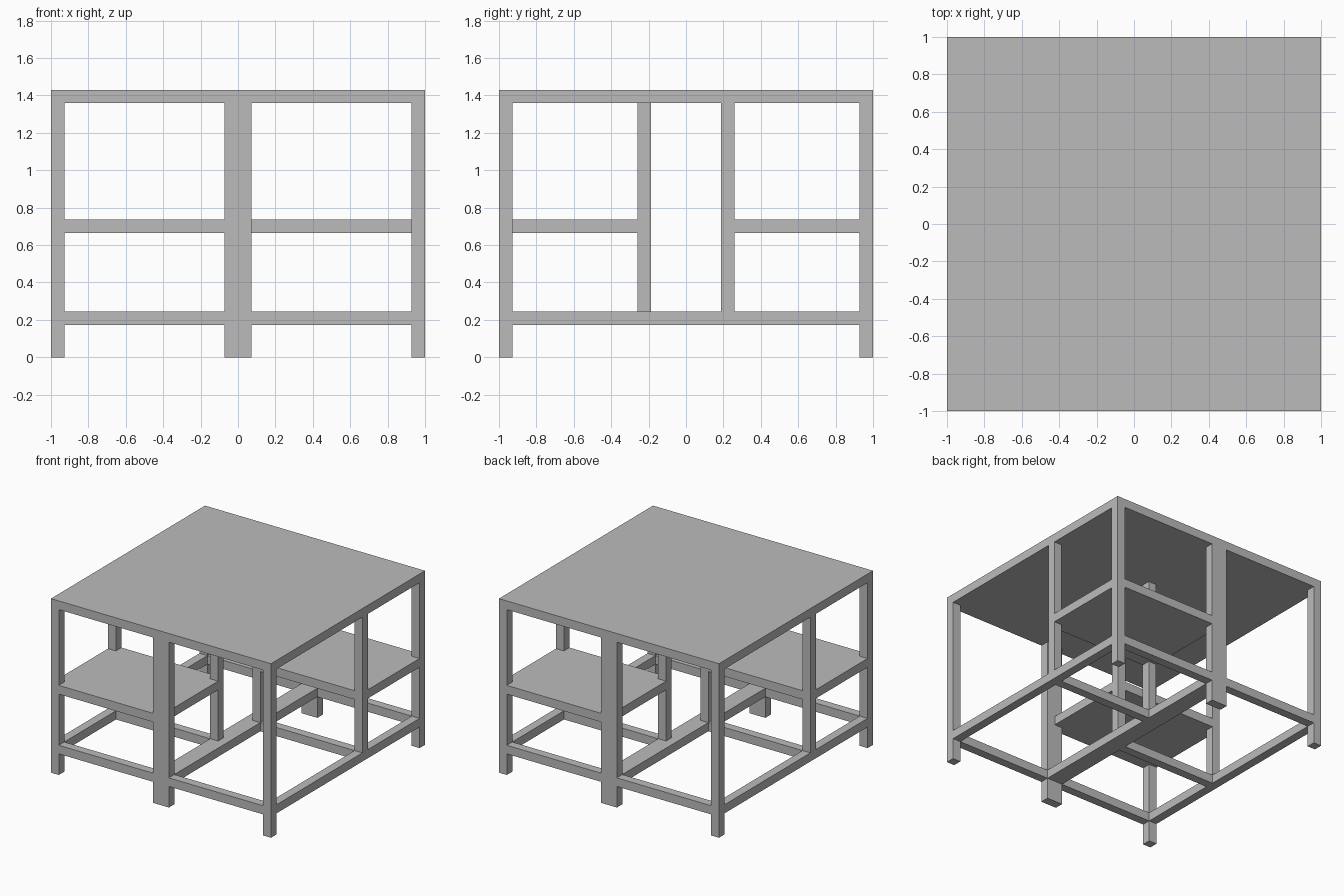
import bpy

if "Cube" in bpy.data.objects:
    bpy.data.objects.remove(bpy.data.objects["Cube"], do_unlink=True)

grey = bpy.data.materials.new("light_grey")
grey.use_nodes = True
grey.diffuse_color = (0.5, 0.5, 0.5, 1)
grey.node_tree.nodes["Principled BSDF"].inputs["Base Color"].default_value = grey.diffuse_color

T = 0.0714                 # timber thickness
TOP = 1.43                 # overall height
UNDER = TOP - T            # underside of the table top
RAIL = (0.173, 0.244)      # height range of the lower frame
SHELF = (0.664, 0.736)     # height range of the shelves
EDGE = 0.187               # inner edge of each shelf bay
BAY = (EDGE, EDGE + T)
OUTER = (1 - T, 1)


def box(name, x, y, z):
    """Box spanning the given (low, high) ranges."""
    spans = (x, y, z)
    bpy.ops.mesh.primitive_cube_add(size=1, location=[sum(s) / 2 for s in spans])
    ob = bpy.context.object
    ob.name = name
    ob.scale = [s[1] - s[0] for s in spans]
    bpy.ops.object.transform_apply(location=False, rotation=False, scale=True)
    ob.data.materials.append(grey)
    return ob


def flip(span, sign):
    return tuple(sorted(sign * v for v in span))


# Table top and central beam
box("table_top", (-1, 1), (-1, 1), (UNDER, TOP))
box("central_beam", (-T, T), (-1 + T, 1 - T), RAIL)

# Every other part repeats under a half turn
for s, end in ((1, "back"), (-1, "front")):
    def part(name, x, y, z):
        box(f"{end}_{name}", flip(x, s), flip(y, s), z)

    # Legs
    part("corner_leg_a", OUTER, OUTER, (0, UNDER))
    part("corner_leg_b", flip(OUTER, -1), OUTER, (0, UNDER))
    part("middle_leg", (-T, T), OUTER, (0, UNDER))

    # Lower frame
    part("rail_a", (T, 1 - T), OUTER, RAIL)
    part("rail_b", (T - 1, -T), OUTER, RAIL)
    part("side_rail", OUTER, (T - 1, 1 - T), RAIL)
    part("cross_rail", (T, 1 - T), BAY, RAIL)

    # Shelf bay
    part("side_post", OUTER, BAY, (RAIL[1], UNDER))
    part("inner_post", (0, T), BAY, (RAIL[1], UNDER))
    part("shelf", (0, 1), (EDGE, 1), SHELF)
